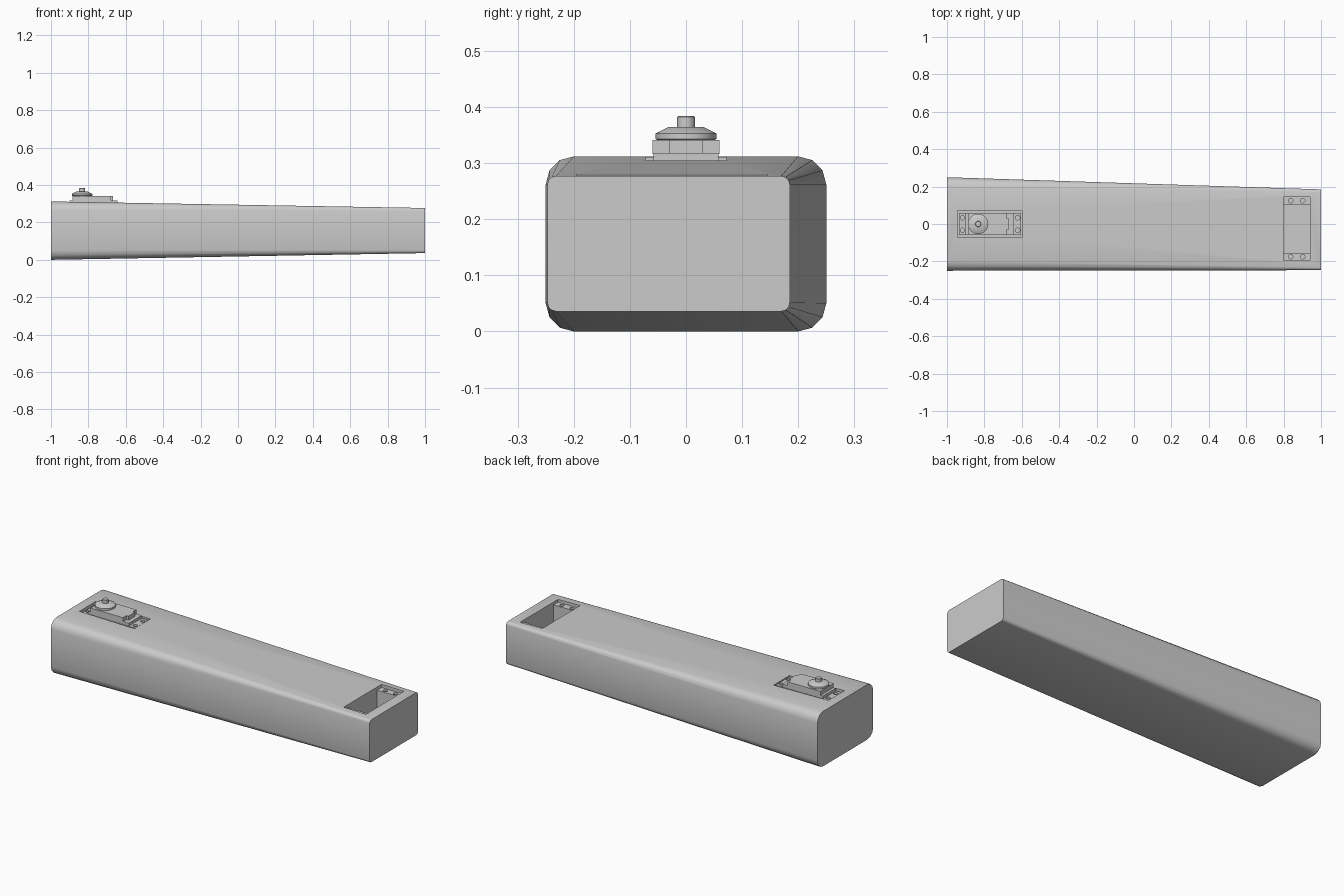
import bpy, bmesh, math

cube = bpy.data.objects.get("Cube")
if cube:
    bpy.data.objects.remove(cube, do_unlink=True)

grey = bpy.data.materials.new("plain grey")
grey.use_nodes = True
grey.diffuse_color = (0.6, 0.6, 0.6, 1)
grey.node_tree.nodes["Principled BSDF"].inputs["Base Color"].default_value = (0.6, 0.6, 0.6, 1)


def make(name, rings, cutter=False):
    """Skin a closed solid through matching rings of points."""
    bm = bmesh.new()
    loops = [[bm.verts.new(p) for p in ring] for ring in rings]
    n = len(loops[0])
    for a, b in zip(loops, loops[1:]):
        for i in range(n):
            j = (i + 1) % n
            bm.faces.new((a[i], a[j], b[j], b[i]))
    bm.faces.new(loops[0])
    bm.faces.new(loops[-1])
    bmesh.ops.recalc_face_normals(bm, faces=bm.faces)
    mesh = bpy.data.meshes.new(name)
    bm.to_mesh(mesh)
    bm.free()
    mesh.materials.append(grey)
    ob = bpy.data.objects.new(name, mesh)
    bpy.context.collection.objects.link(ob)
    ob.hide_render = cutter
    return ob


def rounded(a0, a1, b0, b1, r, steps=3):
    """Rounded rectangle in two coordinates."""
    pts = []
    corners = ((a1 - r, b1 - r), (a0 + r, b1 - r), (a0 + r, b0 + r), (a1 - r, b0 + r))
    for k, (a, b) in enumerate(corners):
        for s in range(steps + 1):
            t = math.pi / 2 * (k + s / steps)
            pts.append((a + r * math.cos(t), b + r * math.sin(t)))
    return pts


def prism(name, pts, z0, z1, cutter=False):
    return make(name, [[(x, y, z) for x, y in pts] for z in (z0, z1)], cutter)


def box(name, x0, x1, y0, y1, z0, z1, cutter=False):
    return prism(name, [(x0, y0), (x1, y0), (x1, y1), (x0, y1)], z0, z1, cutter)


def lathe(name, x, y, profile, n=32, cutter=False):
    rings = [[(x + r * math.cos(2 * math.pi * i / n), y + r * math.sin(2 * math.pi * i / n), z)
              for i in range(n)] for r, z in profile]
    return make(name, rings, cutter)


def cut(target, cutters):
    bpy.context.view_layer.objects.active = target
    for c in cutters:
        mod = target.modifiers.new("cut", 'BOOLEAN')
        mod.operation = 'DIFFERENCE'
        mod.solver = 'EXACT'
        mod.object = c
        bpy.ops.object.modifier_apply(modifier=mod.name)
        bpy.data.objects.remove(c, do_unlink=True)


def smooth(ob):
    bpy.ops.object.select_all(action='DESELECT')
    ob.select_set(True)
    bpy.context.view_layer.objects.active = ob
    bpy.ops.object.shade_smooth_by_angle(angle=math.radians(35))


# Tapered arm shell
big = rounded(-0.25, 0.25, 0, 0.312, 0.05)
small = rounded(-0.247, 0.185, 0.036, 0.277, 0.015)
arm = make("arm_shell", [[(-1, y, z) for y, z in big], [(1, y, z) for y, z in small]])

# Motor recess, empty mount slot with stepped shelves and screw holes
cutters = [
    box("motor_recess", -0.945, -0.6, -0.072, 0.072, 0.29, 0.4, True),
    box("slot_shelf", 0.8, 0.94, -0.195, 0.145, 0.262, 0.4, True),
    box("slot_well", 0.8, 0.94, -0.155, 0.105, 0.1, 0.4, True),
]
for x in (0.838, 0.902):
    for y in (-0.175, 0.125):
        cutters.append(lathe("slot_hole", x, y, [(0.012, 0.2), (0.012, 0.4)], 16, True))
cut(arm, cutters)
smooth(arm)

# Motor flange with four screw holes
flange = box("motor_flange", -0.935, -0.605, -0.06, 0.06, 0.285, 0.302)
cut(flange, [lathe("flange_hole", x, y, [(0.012, 0.287), (0.012, 0.33)], 16, True)
             for x in (-0.917, -0.622) for y in (-0.033, 0.033)])
smooth(flange)

# Motor housing tiers
box("motor_case", -0.9, -0.645, -0.058, 0.058, 0.298, 0.318)
cover = [(-0.885, -0.06), (-0.68, -0.06), (-0.68, -0.03), (-0.667, -0.03),
         (-0.667, 0.03), (-0.68, 0.03), (-0.68, 0.06), (-0.885, 0.06)]
prism("motor_cover", cover, 0.316, 0.341)

# Gear dome and output shaft
dome = lathe("gear_dome", -0.833, 0, [(0.048, 0.339), (0.054, 0.343), (0.054, 0.353), (0.032, 0.364)])
smooth(dome)
shaft = lathe("output_shaft", -0.833, 0, [(0.016, 0.362), (0.016, 0.382), (0.014, 0.384)], 24)
smooth(shaft)
